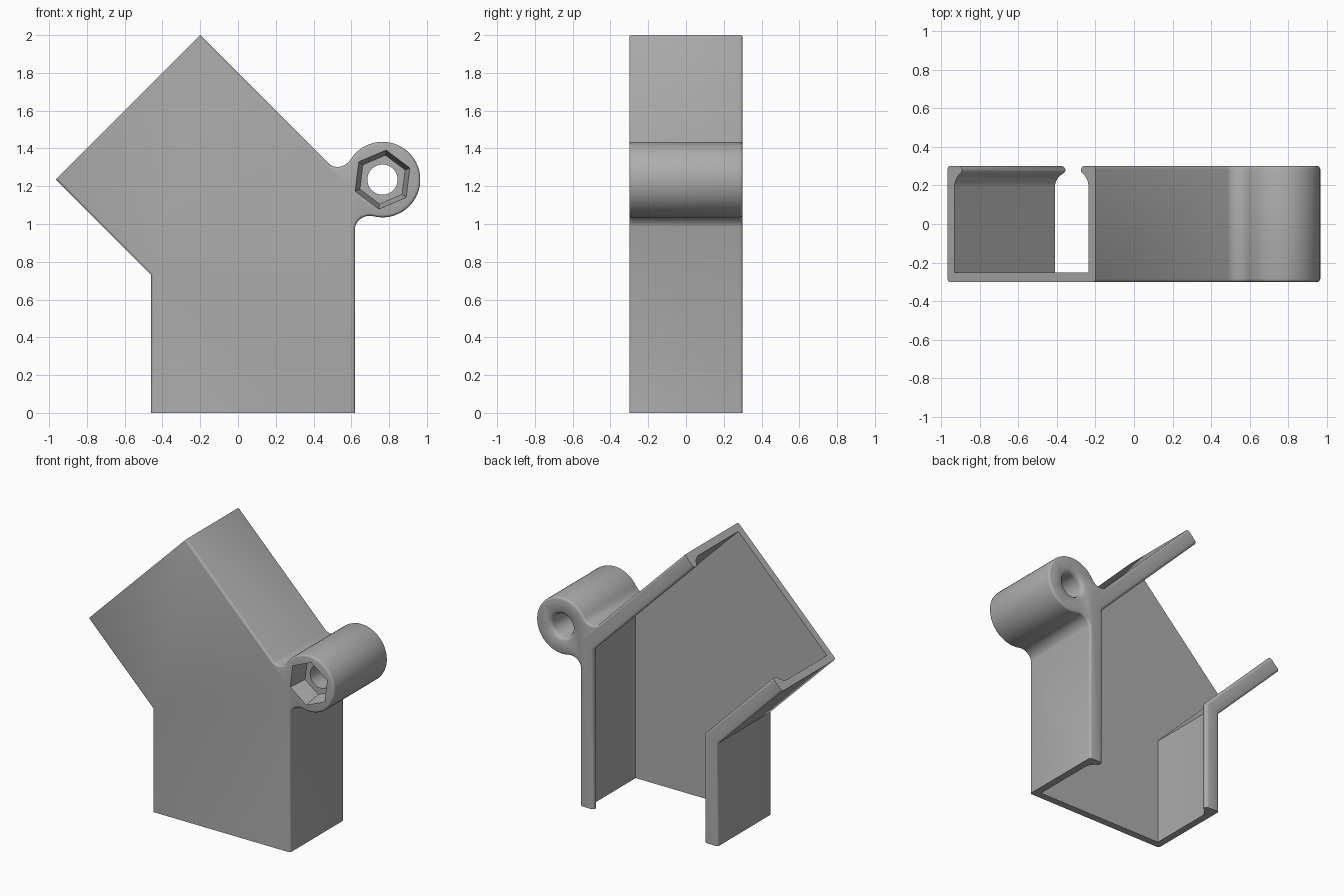
import bpy
import bmesh
from math import sin, cos, pi, sqrt, atan2, radians
from mathutils import Vector

cube = bpy.data.objects.get("Cube")
if cube:
    bpy.data.objects.remove(cube, do_unlink=True)

grey = bpy.data.materials.new("plain_grey")
grey.use_nodes = True
colour = (0.42, 0.42, 0.42, 1)
grey.diffuse_color = colour
grey.node_tree.nodes["Principled BSDF"].inputs["Base Color"].default_value = colour


def loft(name, rings, bevel=0.0):
    """Skin matching rings of points, cap both ends, optionally round the cap rims."""
    bm = bmesh.new()
    rows = [[bm.verts.new(p) for p in ring] for ring in rings]
    n = len(rows[0])
    for a, b in zip(rows, rows[1:]):
        for i in range(n):
            j = (i + 1) % n
            bm.faces.new((a[i], a[j], b[j], b[i]))
    caps = [bm.faces.new(rows[0]), bm.faces.new(rows[-1])]
    bmesh.ops.recalc_face_normals(bm, faces=bm.faces)
    if bevel:
        rims = [e for f in caps for e in f.edges]
        bmesh.ops.bevel(bm, geom=rims, offset=bevel, segments=3,
                        profile=0.5, affect='EDGES')
    mesh = bpy.data.meshes.new(name)
    bm.to_mesh(mesh)
    bm.free()
    mesh.materials.append(grey)
    obj = bpy.data.objects.new(name, mesh)
    bpy.context.collection.objects.link(obj)
    return obj


def combine(target, other, operation):
    """Apply a boolean and drop the helper object."""
    other.hide_render = True
    mod = target.modifiers.new(other.name, 'BOOLEAN')
    mod.operation, mod.solver, mod.object = operation, 'EXACT', other
    bpy.context.view_layer.objects.active = target
    bpy.ops.object.modifier_apply(modifier=mod.name)
    bpy.data.objects.remove(other, do_unlink=True)


def arc(cx, cz, r, start, end, steps):
    return [(cx + r * cos(start + (end - start) * i / steps),
             cz + r * sin(start + (end - start) * i / steps)) for i in range(steps + 1)]


# Channel: mirrored U section with snap lips, swept round a mitred bend
WIDTH, HALF, ROUND = 1.08, 0.3, 0.015
half_section = arc(ROUND, -HALF + ROUND, ROUND, 1.5 * pi, pi, 3)
half_section += arc(ROUND, HALF - ROUND, ROUND, pi, pi / 2, 3)
half_section += arc(0.085, 0.28, 0.02, pi / 2, -pi / 4, 5)
half_section += arc(0.13, 0.19, 0.08, radians(125), pi, 5)
half_section += [(0.05, -0.25)]
section = half_section + [(WIDTH - u, y) for u, y in reversed(half_section)]

stations = [((-0.46, 0), (0.62, 0)),
            ((-0.46, 0.73), (0.62, 1.18)),
            ((-0.965, 1.235), (-0.2, 2))]
rings = []
for left, right in stations:
    a, b = Vector(left), Vector(right)
    ring = []
    for u, y in section:
        p = a.lerp(b, u / WIDTH)
        ring.append((p.x, y, p.y))
    rings.append(ring)
channel = loft("elbow_channel", rings)

# Screw boss: round barrel blended into the walls by two concave fillets
BX, BZ, BR, FR, SINK = 0.765, 1.235, 0.2, 0.08, 0.003
low_x = 0.62 + FR - SINK
low_z = BZ - sqrt((BR + FR) ** 2 - (low_x - BX) ** 2)
off = (1.8 - BX - BZ) / sqrt(2) + FR - SINK
along = sqrt((BR + FR) ** 2 - off ** 2)
up_x, up_z = BX + (off - along) / sqrt(2), BZ + (off + along) / sqrt(2)
low_a = atan2(low_z - BZ, low_x - BX)
up_a = atan2(up_z - BZ, up_x - BX)
outline = [(0.585, 1.165), (0.585, low_z)]
outline += arc(low_x, low_z, FR, pi, low_a + pi, 8)
outline += arc(BX, BZ, BR, low_a, up_a, 40)[1:-1]
outline += arc(up_x, up_z, FR, up_a - pi, -0.75 * pi, 8)
outline += [(up_x - 0.08, up_z - 0.08)]
boss = loft("screw_boss", [[(x, y, z) for x, z in outline] for y in (-HALF, HALF)], ROUND)
combine(channel, boss, 'UNION')


# Bolt hole with rounded back rim, and tapered hexagonal nut pocket
def round_cutter(name, sides, turn, steps):
    return loft(name, [[(BX + r * cos(turn + 2 * pi * i / sides), y,
                         BZ + r * sin(turn + 2 * pi * i / sides))
                        for i in range(sides)] for y, r in steps])


hole = round_cutter("bolt_hole", 40, 0,
                    [(-0.4, 0.08), (0.27, 0.08), (0.28, 0.082), (0.292, 0.09),
                     (0.3, 0.105), (0.31, 0.13)])
combine(channel, hole, 'DIFFERENCE')
pocket = round_cutter("nut_pocket", 6, radians(23),
                      [(-0.32, 0.161), (-HALF, 0.157), (-0.17, 0.13)])
combine(channel, pocket, 'DIFFERENCE')

bpy.ops.object.select_all(action='DESELECT')
channel.select_set(True)
bpy.context.view_layer.objects.active = channel
bpy.ops.object.shade_smooth_by_angle(angle=radians(35))
